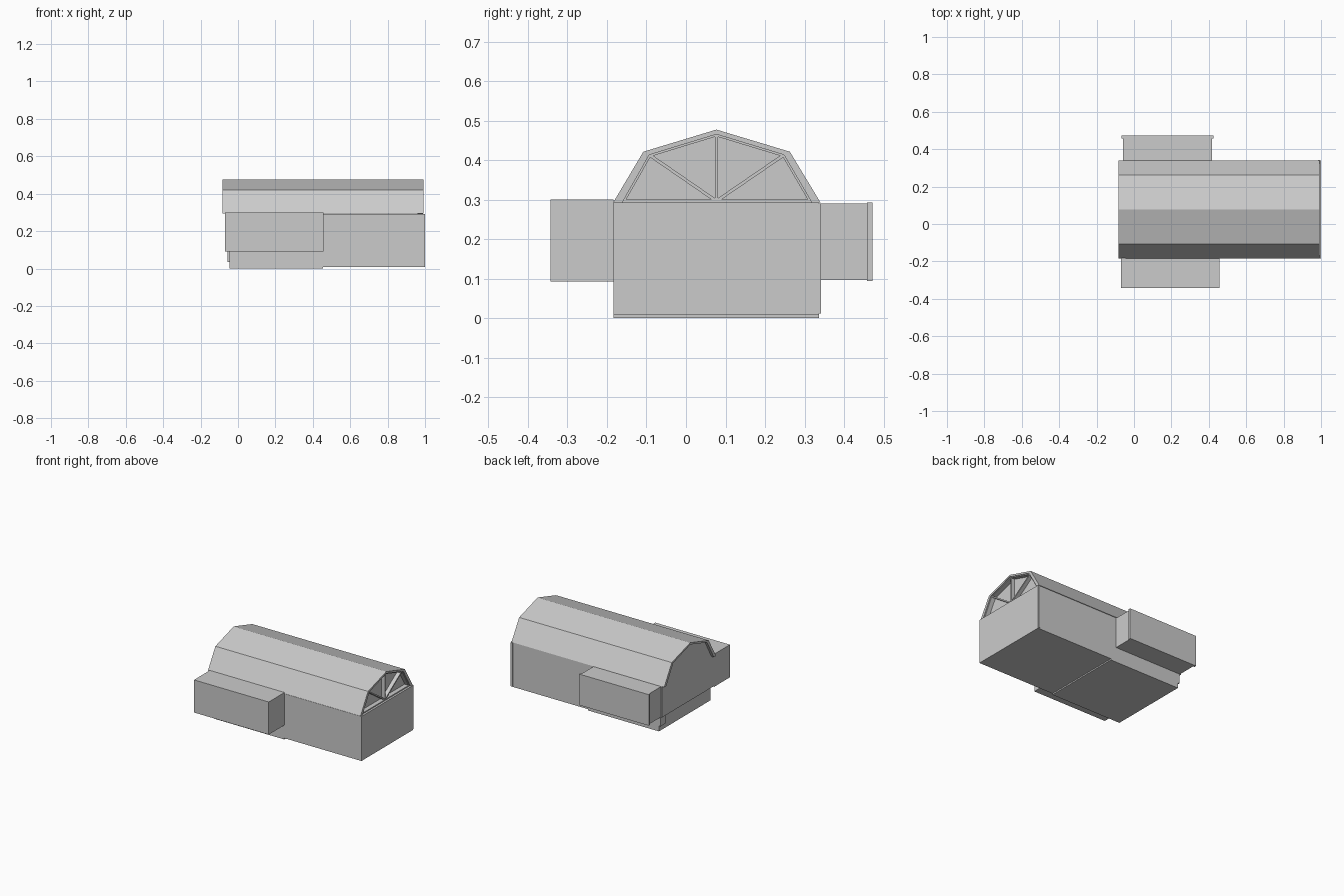
import bpy, bmesh, math
from mathutils import Vector

if "Cube" in bpy.data.objects:
    bpy.data.objects.remove(bpy.data.objects["Cube"])


def prism(name, profile, x0, x1):
    """Extrude a closed (y, z) profile along x."""
    bm = bmesh.new()
    face = bm.faces.new([bm.verts.new((x0, y, z)) for y, z in profile])
    ext = bmesh.ops.extrude_face_region(bm, geom=[face])
    moved = [g for g in ext["geom"] if isinstance(g, bmesh.types.BMVert)]
    bmesh.ops.translate(bm, verts=moved, vec=(x1 - x0, 0, 0))
    bmesh.ops.recalc_face_normals(bm, faces=bm.faces[:])
    mesh = bpy.data.meshes.new(name)
    bm.to_mesh(mesh)
    bm.free()
    obj = bpy.data.objects.new(name, mesh)
    bpy.context.collection.objects.link(obj)
    return obj


def box(name, x0, x1, y0, y1, z0, z1):
    return prism(name, [(y0, z0), (y1, z0), (y1, z1), (y0, z1)], x0, x1)


def beam(name, a, b, width, x0, x1):
    """Straight bar between two (y, z) points."""
    a, b = Vector(a), Vector(b)
    d = (b - a).normalized()
    n = Vector((-d.y, d.x)) * width / 2
    return prism(name, [a - n, b - n, b + n, a + n], x0, x1)


Y0, Y1, MID = -0.184, 0.337, 0.077

# Main hall: long right half, slightly lower left half
box("hall_right", 0.455, 1.0, Y0, Y1, 0.008, 0.292)
box("hall_left", -0.045, 0.455, Y0, Y1, 0.0, 0.292)
box("left_end_wall", -0.067, -0.045, Y0, Y1, 0.095, 0.295)
box("left_end_post", -0.057, -0.045, 0.29, Y1, 0.035, 0.095)

# Corner trim along the back right edge
box("corner_trim", 0.985, 0.998, Y1, 0.342, 0.012, 0.29)

# Side annexes
box("front_annex", -0.07, 0.457, -0.343, Y0, 0.092, 0.30)
box("back_annex", -0.06, 0.417, Y1, 0.46, 0.096, 0.290)
box("back_annex_panel", -0.068, 0.425, 0.458, 0.472, 0.094, 0.292)

# Gambrel roof shell
outer = [(Y0, 0.293), (-0.108, 0.421), (MID, 0.477), (0.263, 0.421), (0.340, 0.293)]
inner = [(-0.161, 0.293), (-0.093, 0.413), (MID, 0.465), (0.248, 0.413), (0.318, 0.293)]
prism("roof", outer + inner[::-1], -0.084, 0.993)

# Recessed gable panels
prism("gable_right", inner, 0.945, 0.96)
prism("gable_left", inner, -0.067, -0.055)

# Truss in the right gable: rim, centre post, diagonals, bottom chord
for i in range(4):
    beam(f"truss_rim_{i}", inner[i], inner[i + 1], 0.010, 0.96, 0.988)
base = (MID, 0.296)
for i in (1, 2, 3):
    beam(f"truss_strut_{i}", base, inner[i], 0.008, 0.96, 0.985)
beam("truss_chord", (-0.16, 0.296), (0.317, 0.296), 0.007, 0.96, 0.988)
